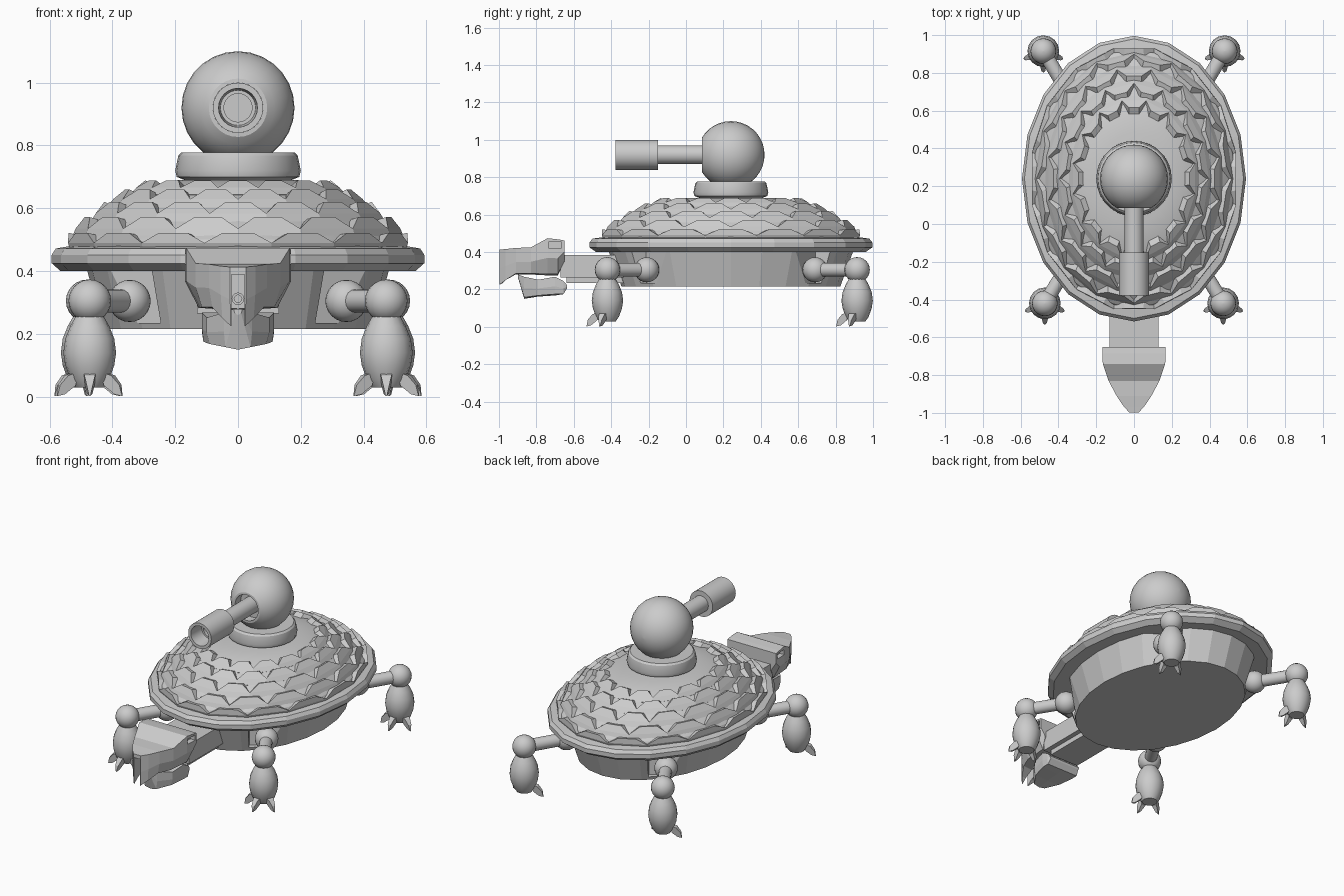
import bpy, bmesh
from math import sin, cos, pi, atan2, radians
from mathutils import Vector, Matrix

if "Cube" in bpy.data.objects:
    bpy.data.objects.remove(bpy.data.objects["Cube"])

CY = 0.24      # shell centre in y
RY = 1.275     # shell length / width ratio


def make(name, verts, faces, smooth=None):
    me = bpy.data.meshes.new(name)
    me.from_pydata([tuple(v) for v in verts], [], faces)
    bm = bmesh.new()
    bm.from_mesh(me)
    bmesh.ops.remove_doubles(bm, verts=bm.verts, dist=1e-5)
    bmesh.ops.recalc_face_normals(bm, faces=bm.faces)
    bm.to_mesh(me)
    bm.free()
    ob = bpy.data.objects.new(name, me)
    bpy.context.collection.objects.link(ob)
    if smooth:
        bpy.ops.object.select_all(action='DESELECT')
        ob.select_set(True)
        bpy.context.view_layer.objects.active = ob
        bpy.ops.object.shade_smooth_by_angle(angle=radians(smooth))
    return ob


def loft(name, rings, smooth=None):
    n = len(rings[0])
    verts = [v for r in rings for v in r]
    faces = [(i*n + j, i*n + (j+1) % n, (i+1)*n + (j+1) % n, (i+1)*n + j)
             for i in range(len(rings)-1) for j in range(n)]
    faces += [tuple(range(n)), tuple(range(len(verts)-n, len(verts)))]
    return make(name, verts, faces, smooth)


def lathe(name, prof, n, loc=(0, 0, 0), rot=None, sy=1, smooth=30):
    rot = rot or Matrix.Identity(3)
    rings = [[rot @ Vector((r*cos(2*pi*k/n), sy*r*sin(2*pi*k/n), z)) + Vector(loc)
              for k in range(n)] for r, z in prof]
    return loft(name, rings, smooth)


def ball(name, r, loc, n=20, m=12):
    prof = [(max(r*sin(pi*i/m), 1e-4), -r*cos(pi*i/m)) for i in range(m+1)]
    return lathe(name, prof, n, loc)


def box(name, loc, size, angle=0):
    rot = Matrix.Rotation(angle, 3, 'Z')
    rings = [[rot @ Vector((x*size[0]/2, y*size[1]/2, z*size[2]/2)) + Vector(loc)
              for x, y in ((-1, -1), (1, -1), (1, 1), (-1, 1))] for z in (-1, 1)]
    return loft(name, rings)


def cut(ob, cutter):
    cutter.hide_render = True
    m = ob.modifiers.new('cut', 'BOOLEAN')
    m.operation, m.solver, m.object = 'DIFFERENCE', 'EXACT', cutter
    bpy.context.view_layer.objects.active = ob
    bpy.ops.object.modifier_apply(modifier='cut')
    bpy.data.objects.remove(cutter)


FRONT = Matrix.Rotation(radians(90), 3, 'X')   # lathe axis towards -y

# shell rim and dome
lathe('shell_rim', [(.44, .405), (.565, .40), (.593, .425), (.593, .452), (.58, .472), (.545, .478), (.44, .478)],
      20, (0, CY, 0), sy=RY, smooth=None)
DOME = [(.545, .465), (.53, .50), (.48, .55), (.415, .60), (.345, .642), (.28, .67), (.19, .69)]
lathe('shell_dome', DOME, 40, (0, CY, 0), sy=RY, smooth=20)


def on_dome(a, u, h):
    i = min(int(u), len(DOME)-2)
    f = u - i
    r = DOME[i][0]*(1-f) + DOME[i+1][0]*f
    z = DOME[i][1]*(1-f) + DOME[i+1][1]*f
    nr = Vector((DOME[i+1][1]-DOME[i][1], DOME[i][0]-DOME[i+1][0])).normalized()
    r, z = r + nr.x*h, z + nr.y*h
    return Vector((r*sin(a), CY - RY*r*cos(a), z))


# staggered rows of scales: joined at the base, narrow outstanding upper edge
verts, faces = [], []
N = 16
for row in range(5):
    u0 = row*.95 + .15
    for k in range(N):
        a0, st = 2*pi*(k + .5*(row % 2))/N, 2*pi/N
        b = len(verts)
        outer = [(-.5, 0, .004), (.5, 0, .004), (.5, .38, .016), (.23, .95, .024), (-.23, .95, .024), (-.5, .38, .016)]
        inner = [(-.5, 0, -.02), (.5, 0, -.02), (.5, .5, -.01), (.27, 1.2, -.004), (-.27, 1.2, -.004), (-.5, .5, -.01)]
        verts += [on_dome(a0 + da*st, u0 + du, h) for da, du, h in inner + outer]
        faces += [(b+j, b+(j+1) % 6, b+6+(j+1) % 6, b+6+j) for j in range(6)]
        for o in (b, b+6):
            faces += [(o, o+1, o+2, o+5), (o+5, o+2, o+3, o+4)]
make('shell_scales', verts, faces)

# lower hull with leg recesses
hull = lathe('hull', [(.43, .215), (.485, .42)], 24, (0, CY, 0), sy=1.36, smooth=None)
HIPS = [(s*.345, y, ks*s, ky) for s in (-1, 1) for y, ks, ky in ((-.21, .472, -.42), (.69, .48, .915))]
for hx, hy, kx, ky in HIPS:
    cut(hull, box('recess_cutter', (hx*1.04, hy + (ky-hy)*.08, .335), (.16, .21, .2),
                  atan2(ky-hy, kx-hx)))

# legs
CLAW = [(.045, .078), (.08, .068), (.105, .038), (.112, .002), (.088, .008), (.055, .035)]
for i, (hx, hy, kx, ky) in enumerate(HIPS):
    hip, knee = Vector((hx, hy, .305)), Vector((kx, ky, .305))
    ball(f'hip_{i}', .067, hip)
    ball(f'knee_{i}', .068, knee)
    d = knee - hip
    rot = d.to_track_quat('Z', 'Y').to_matrix()
    lathe(f'upper_leg_{i}', [(.037, -.04), (.037, d.length)], 16, hip, rot)
    lathe(f'lower_leg_{i}', [(.045, .03), (.062, .055), (.078, .10), (.084, .14), (.078, .185), (.062, .225), (.045, .255)],
          16, (kx, ky, 0))
    for c, ang in enumerate((-68, 0, 68)):
        rz = Matrix.Rotation(radians(ang), 3, 'Z')
        wid = (.02, .017, .01, .002, .008, .015)
        rings = [[rz @ Vector((s*w, -r, z)) + Vector((kx, ky, 0)) for (r, z), w in zip(CLAW, wid)]
                 for s in (-1, 1)]
        loft(f'claw_{i}_{c}', rings)

# neck
box('neck', (0, -.47, .325), (.26, .40, .12))
box('neck_underside', (0, -.46, .252), (.20, .36, .036))


def head_part(name, stations):
    # station: y, top half width, bottom half width, top z, side-bottom z, centre-bottom z
    rings = [[Vector(p) for p in ((-wt, y, zt), (wt, y, zt), (wt, y, zt*.45+zs*.55), (wb, y, zs),
                                  (0, y, zc), (-wb, y, zs), (-wt, y, zt*.45+zs*.55))]
             for y, wt, wb, zt, zs, zc in stations]
    return loft(name, rings)


# upper head with eye slots and a mouth slot, then lower jaw
head = head_part('upper_head', [
    (-.65, .168, .135, .462, .35, .35), (-.685, .168, .125, .468, .283, .275),
    (-.74, .165, .12, .474, .283, .275), (-.83, .135, .115, .425, .285, .28),
    (-.91, .092, .082, .422, .285, .28), (-.965, .055, .05, .416, .25, .25),
    (-.998, .025, .023, .413, .225, .218)])
for s in (-1, 1):
    cut(head, box('eye_cutter', (s*.17, -.70, .438), (.07, .07, .032)))
cut(head, box('mouth_cutter', (0, -.95, .29), (.04, .20, .2)))
lathe('mouth_nozzle', [(.020, -.03), (.020, .05), (.012, .05), (.012, .02)], 12, (0, -.85, .312), FRONT)
head_part('lower_jaw', [
    (-.635, .11, .105, .222, .208, .208), (-.655, .115, .11, .245, .175, .175),
    (-.70, .115, .11, .268, .175, .168), (-.79, .10, .09, .252, .168, .162),
    (-.865, .045, .04, .268, .158, .15), (-.897, .012, .01, .28, .265, .26)])

# turret collar
lathe('turret_collar', [(.165, .66), (.17, .69), (.195, .70), (.2, .72), (.19, .768), (.18, .778), (.12, .778)],
      28, (0, CY, 0))
# turret ball with its front opening
T = (0, CY, .92)
prof = [(.0001, -.18)] + [(.18*sin(pi*i/18), -.18*cos(pi*i/18)) for i in range(1, 15)]
prof += [(.093, .154), (.08, .155), (.08, .10), (.0001, .10)]
lathe('turret_ball', prof, 28, T, FRONT)
# barrel and hollow muzzle
lathe('barrel', [(.05, .05), (.05, .41)], 24, T, FRONT)
lathe('muzzle', [(.045, .39), (.08, .39), (.08, .618), (.062, .618), (.056, .52), (.045, .52), (.045, .45), (.0001, .45)],
      24, T, FRONT)
